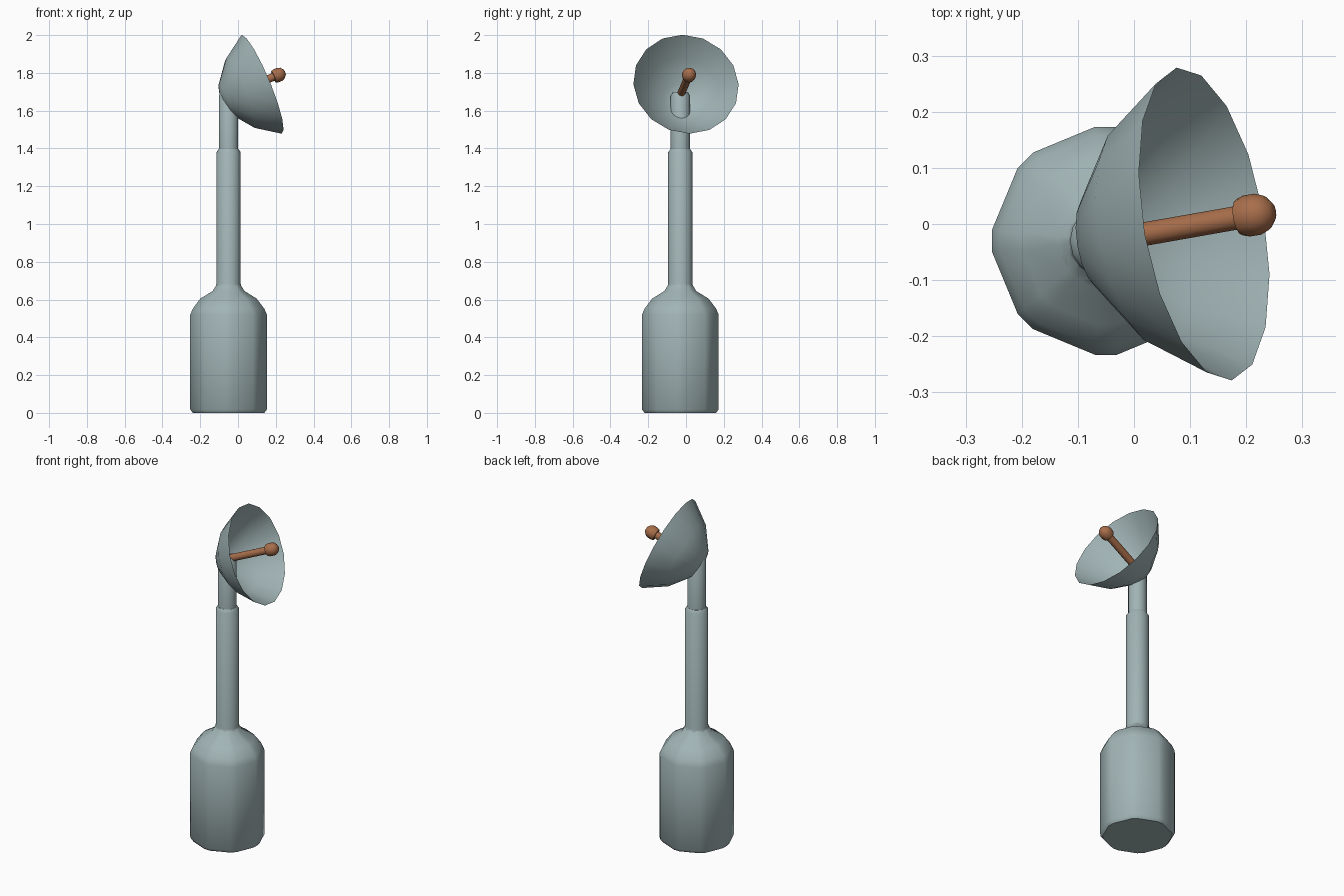
import bpy, bmesh
from math import radians, cos, sin, pi
from mathutils import Vector

cube = bpy.data.objects.get("Cube")
if cube:
    bpy.data.objects.remove(cube, do_unlink=True)


def material(name, rgb):
    m = bpy.data.materials.new(name)
    m.use_nodes = True
    m.diffuse_color = (*rgb, 1)
    bsdf = next(n for n in m.node_tree.nodes if n.type == 'BSDF_PRINCIPLED')
    bsdf.inputs["Base Color"].default_value = (*rgb, 1)
    return m


GREY = material("blue grey metal", (0.36, 0.46, 0.47))
COPPER = material("copper", (0.39, 0.155, 0.07))


def round_angles(sides):
    return [2 * pi * i / sides for i in range(sides)]


def octagon_angles(half_chamfer):
    """Eight corners, each cut into a narrow chamfer."""
    return [radians(45 * i + s * half_chamfer) for i in range(8) for s in (-1, 1)]


def lathe(name, profile, angles, mat, origin, axis=(0, 0, 1), smooth=50):
    """Spin (radius, height) points; a zero radius closes to a tip."""
    bm = bmesh.new()
    rings = []
    for r, z in profile:
        if r == 0:
            rings.append([bm.verts.new((0, 0, z))] * len(angles))
        else:
            rings.append([bm.verts.new((r * cos(a), r * sin(a), z)) for a in angles])
    n = len(angles)
    for low, high in zip(rings, rings[1:]):
        for i in range(n):
            j = (i + 1) % n
            quad = [low[i], low[j], high[j], high[i]]
            bm.faces.new(list(dict.fromkeys(quad)))
    bmesh.ops.recalc_face_normals(bm, faces=bm.faces)
    mesh = bpy.data.meshes.new(name)
    bm.to_mesh(mesh)
    bm.free()
    mesh.materials.append(mat)
    ob = bpy.data.objects.new(name, mesh)
    bpy.context.collection.objects.link(ob)
    ob.location = origin
    ob.rotation_euler = Vector(axis).to_track_quat('Z', 'Y').to_euler()
    bpy.ops.object.select_all(action='DESELECT')
    ob.select_set(True)
    bpy.context.view_layer.objects.active = ob
    bpy.ops.object.shade_smooth_by_angle(angle=radians(smooth))
    return ob


# Standing parts share one vertical axis
foot = (-0.05, -0.03, 0)
lathe("base_tank",
      [(0, 0), (0.19, 0), (0.204, 0.018), (0.204, 0.52), (0.19, 0.552),
       (0.15, 0.605), (0.085, 0.645), (0.06, 0.685), (0, 0.685)],
      octagon_angles(5.5), GREY, foot)
lathe("mast",
      [(0.085, 0.645), (0.07, 0.66), (0.064, 0.685), (0.064, 1.38),
       (0.052, 1.397), (0, 1.397)],
      round_angles(16), GREY, foot)
lathe("upper_pipe",
      [(0, 1.37), (0.051, 1.37), (0.051, 1.68), (0.04, 1.698), (0, 1.698)],
      round_angles(16), GREY, foot)

# Dish tilted upward and turned slightly to the back
yaw, pitch = radians(10), radians(22.3)
aim = Vector((cos(pitch) * cos(yaw), cos(pitch) * sin(yaw), sin(pitch)))
lathe("dish",
      [(0, -0.238), (0.085, -0.213), (0.2, -0.122), (0.283, 0)],
      round_angles(16), GREY, (0.125, 0, 1.74), aim)

# Receiver rod with its rounded knob
tip = Vector((0.217, 0.017, 1.791))
lathe("receiver_rod", [(0, -0.33), (0.021, -0.33), (0.021, 0), (0, 0)],
      round_angles(12), COPPER, tip, aim)
lathe("receiver_knob",
      [(0, -0.031), (0.033, -0.031), (0.037, -0.018), (0.037, 0.004),
       (0.031, 0.02), (0.016, 0.033), (0, 0.035)],
      round_angles(12), COPPER, tip, aim)
